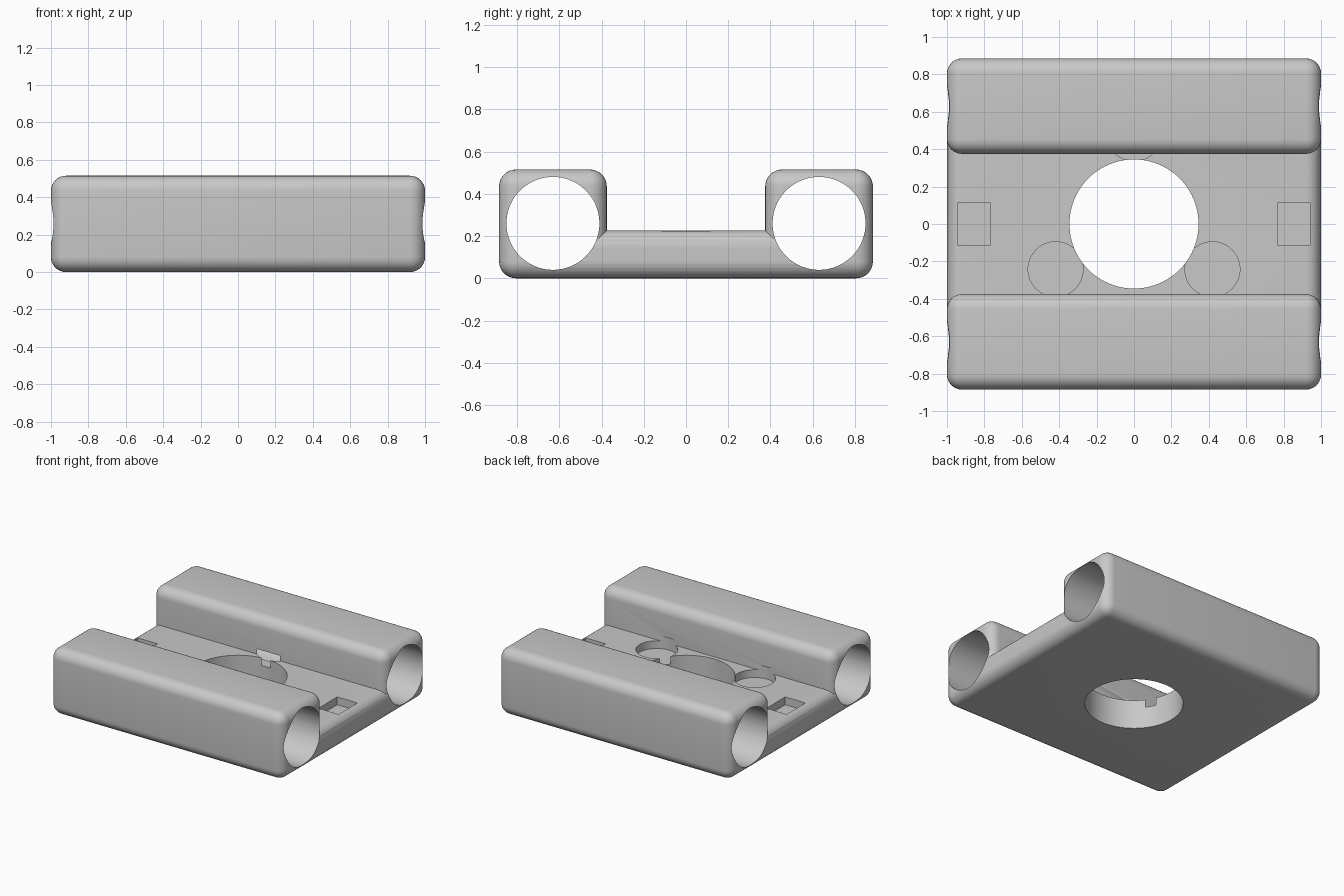
import bpy, bmesh, math
from mathutils import Matrix

cube = bpy.data.objects.get("Cube")
if cube:
    bpy.data.objects.remove(cube, do_unlink=True)

HALF_Y, WALL_Y, TOP, FLOOR = 0.885, 0.375, 0.515, 0.226
FILLET = 0.08
POCKET_DEPTH = 0.06

grey = bpy.data.materials.new("plain_grey")
grey.use_nodes = True
colour = (0.58, 0.58, 0.58, 1)
grey.diffuse_color = colour
grey.node_tree.nodes["Principled BSDF"].inputs["Base Color"].default_value = colour


def add_object(name, bm):
    mesh = bpy.data.meshes.new(name)
    bm.to_mesh(mesh)
    bm.free()
    mesh.materials.append(grey)
    obj = bpy.data.objects.new(name, mesh)
    bpy.context.collection.objects.link(obj)
    return obj


def cylinder(name, place, radius, length, sides=96):
    bm = bmesh.new()
    bmesh.ops.create_cone(bm, cap_ends=True, segments=sides, radius1=radius,
                          radius2=radius, depth=length, matrix=place)
    return add_object(name, bm)


def box(name, centre, size):
    bm = bmesh.new()
    place = Matrix.Translation(centre) @ Matrix.Diagonal((*size, 1))
    bmesh.ops.create_cube(bm, size=1, matrix=place)
    return add_object(name, bm)


# U-shaped block: two rails joined by a slab, every outer edge rounded
bm = bmesh.new()
half = [(HALF_Y, 0), (HALF_Y, TOP), (WALL_Y, TOP), (WALL_Y, FLOOR)]
profile = half + [(-y, z) for y, z in reversed(half)]
face = bm.faces.new([bm.verts.new((-1, y, z)) for y, z in profile])
ends = bmesh.ops.extrude_face_region(bm, geom=[face])["geom"]
bmesh.ops.translate(bm, vec=(2, 0, 0),
                    verts=[v for v in ends if isinstance(v, bmesh.types.BMVert)])
bmesh.ops.recalc_face_normals(bm, faces=bm.faces)
convex = [e for e in bm.edges if e.is_convex]
bmesh.ops.bevel(bm, geom=convex, offset=FILLET, offset_type='OFFSET',
                segments=8, profile=0.5, affect='EDGES')
block = add_object("rail_block", bm)

cutters = []

# Rod bores running the length of both rails
for side in (-1, 1):
    place = Matrix.Translation((0, side * 0.63, 0.26)) @ Matrix.Rotation(math.pi / 2, 4, 'Y')
    cutters.append(cylinder("rod_bore", place, 0.22, 3))

# Central opening through the slab
cutters.append(cylinder("centre_opening", Matrix.Identity(4), 0.345, 0.7))

# Three shallow round pockets spaced around the opening
for turn in (90, 210, 330):
    a = math.radians(turn)
    place = Matrix.Translation((0.484 * math.cos(a), 0.484 * math.sin(a), FLOOR - 0.01))
    cutters.append(cylinder("round_pocket", place, 0.147, 2 * (POCKET_DEPTH - 0.01), 64))

# Rectangular pockets near each end
for side in (-1, 1):
    cutters.append(box("end_pocket", (side * 0.855, 0, FLOOR),
                       (0.17, 0.23, 2 * POCKET_DEPTH)))

bpy.ops.object.select_all(action='DESELECT')
block.select_set(True)
bpy.context.view_layer.objects.active = block
for cutter in cutters:
    mod = block.modifiers.new("cut", 'BOOLEAN')
    mod.operation = 'DIFFERENCE'
    mod.solver = 'EXACT'
    mod.object = cutter
    bpy.ops.object.modifier_apply(modifier=mod.name)
    bpy.data.objects.remove(cutter, do_unlink=True)

bpy.ops.object.shade_smooth_by_angle(angle=math.radians(30))
